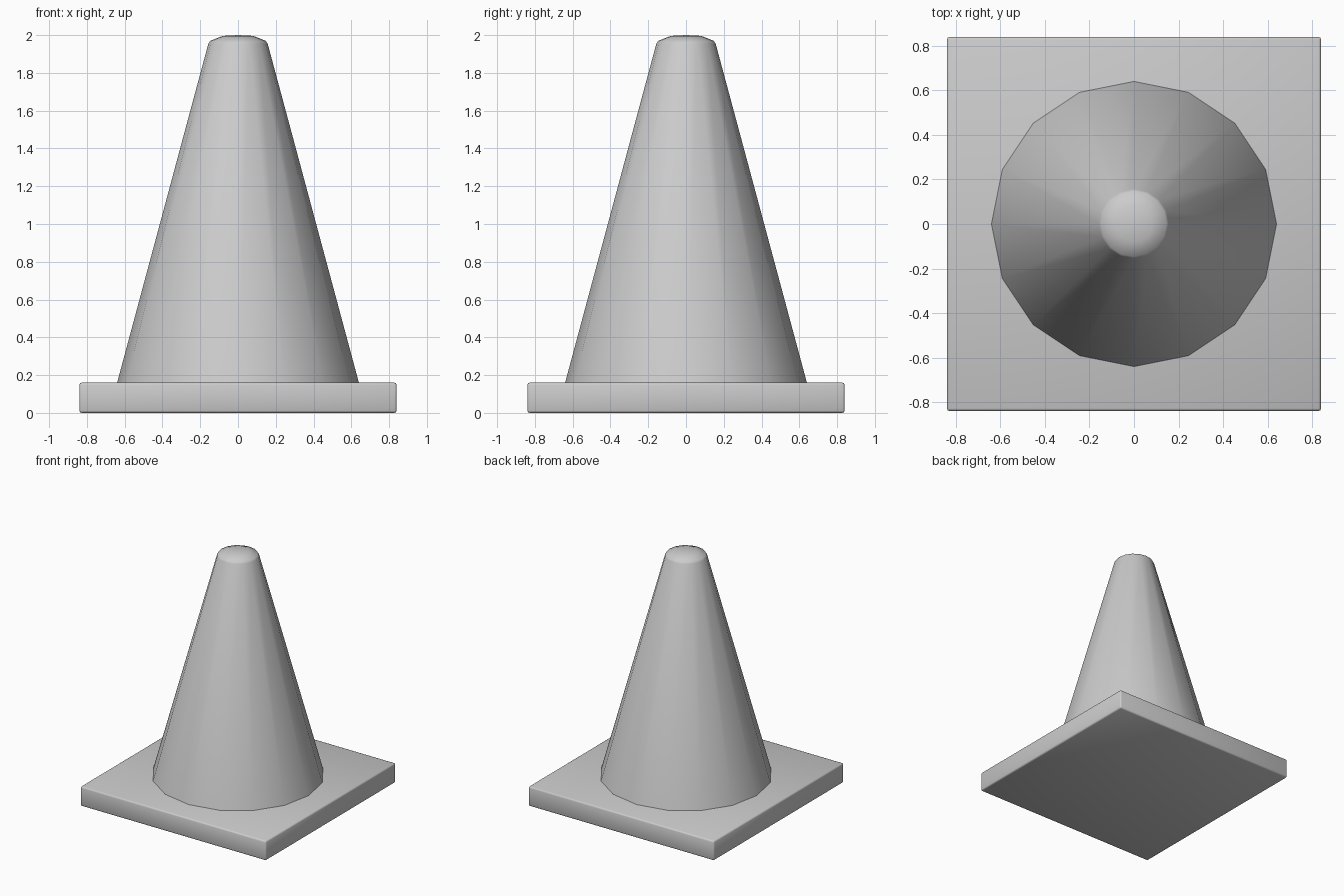
import bpy, bmesh, math

cube = bpy.data.objects.get("Cube")
if cube:
    bpy.data.objects.remove(cube, do_unlink=True)

grey = bpy.data.materials.new("plain_grey")
grey.use_nodes = True
color = (0.6, 0.6, 0.6, 1)
grey.diffuse_color = color
grey.node_tree.nodes["Principled BSDF"].inputs["Base Color"].default_value = color


def add_object(name, bm):
    bmesh.ops.recalc_face_normals(bm, faces=bm.faces)
    for face in bm.faces:
        face.smooth = True
    mesh = bpy.data.meshes.new(name)
    bm.to_mesh(mesh)
    bm.free()
    mesh.materials.append(grey)
    obj = bpy.data.objects.new(name, mesh)
    bpy.context.collection.objects.link(obj)
    return obj


# Square base slab with softened edges
HALF, THICK = 0.84, 0.16
bm = bmesh.new()
bmesh.ops.create_cube(bm, size=1)
for v in bm.verts:
    v.co = (v.co.x * 2 * HALF, v.co.y * 2 * HALF, (v.co.z + 0.5) * THICK)
bmesh.ops.bevel(bm, geom=bm.edges[:], offset=0.012, segments=2,
                profile=0.5, affect='EDGES')
add_object("base", bm)

# Sixteen-sided cone with a rounded tip, spun from a profile
SIDES = 16
profile = [(0.64, THICK), (0.157, 1.955), (0.147, 1.97), (0.08, 1.996)]
bm = bmesh.new()
rings = []
for r, z in profile:
    rings.append([bm.verts.new((r * math.cos(math.tau * i / SIDES),
                                r * math.sin(math.tau * i / SIDES), z))
                  for i in range(SIDES)])
tip = bm.verts.new((0, 0, 2))
for i in range(SIDES):
    j = (i + 1) % SIDES
    for low, high in zip(rings, rings[1:]):
        bm.faces.new((low[i], low[j], high[j], high[i]))
    bm.faces.new((rings[-1][i], rings[-1][j], tip))
bm.faces.new(rings[0][::-1])
cone = add_object("cone", bm)
bpy.context.view_layer.objects.active = cone
cone.select_set(True)
bpy.ops.object.shade_smooth_by_angle(angle=math.radians(70))
